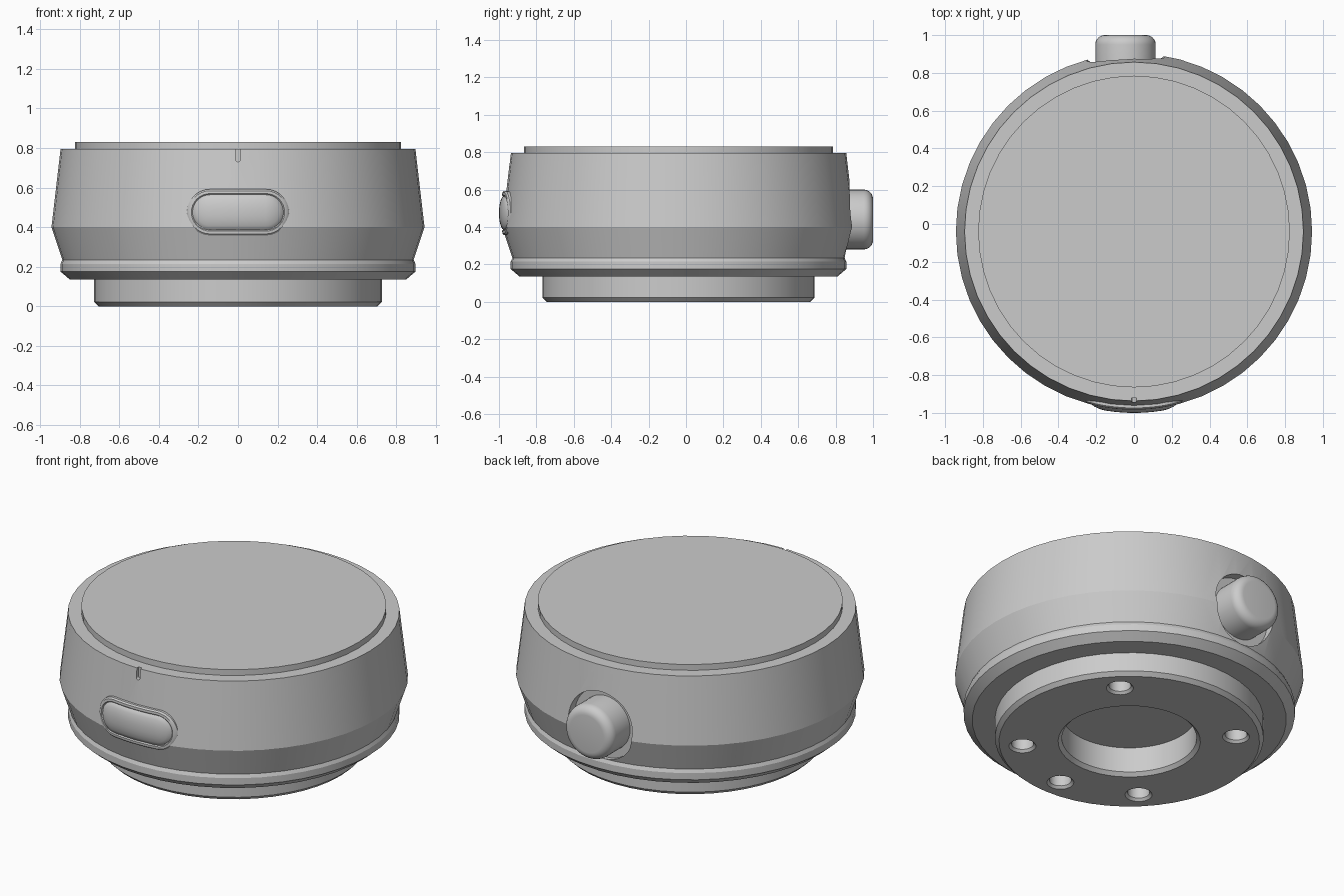
import bpy, bmesh
from math import sin, cos, pi, sqrt, radians
from mathutils import Matrix

if "Cube" in bpy.data.objects:
    bpy.data.objects.remove(bpy.data.objects["Cube"])

CY = -0.04          # y of the body axis


def add_object(name, bm):
    bmesh.ops.recalc_face_normals(bm, faces=bm.faces)
    mesh = bpy.data.meshes.new(name)
    bm.to_mesh(mesh)
    bm.free()
    obj = bpy.data.objects.new(name, mesh)
    bpy.context.collection.objects.link(obj)
    return obj


def lathe(name, profile, seg, matrix):
    """Revolve (radius, height) points and cap both ends."""
    bm = bmesh.new()
    rings = [[bm.verts.new((r * cos(2 * pi * i / seg), r * sin(2 * pi * i / seg), z))
              for i in range(seg)] for r, z in profile]
    for a, b in zip(rings, rings[1:]):
        for i in range(seg):
            j = (i + 1) % seg
            bm.faces.new((a[i], a[j], b[j], b[i]))
    bm.faces.new(rings[0])
    bm.faces.new(rings[-1])
    bm.transform(matrix)
    return add_object(name, bm)


def cut(target, cutter):
    mod = target.modifiers.new("cut", 'BOOLEAN')
    mod.operation = 'DIFFERENCE'
    mod.solver = 'EXACT'
    mod.object = cutter
    bpy.context.view_layer.objects.active = target
    bpy.ops.object.modifier_apply(modifier=mod.name)
    bpy.data.objects.remove(cutter)


def smooth(obj, angle):
    bpy.ops.object.select_all(action='DESELECT')
    obj.select_set(True)
    bpy.context.view_layer.objects.active = obj
    bpy.ops.object.shade_smooth_by_angle(angle=radians(angle))


def along_y(x, z):
    """Stand a lathed part's axis along +y."""
    return Matrix.Translation((x, 0, z)) @ Matrix.Rotation(-pi / 2, 4, 'X')


# Housing with foot and central bottom recess
axis = Matrix.Translation((0, CY, 0))
body = lathe("housing", [
    (0.365, 0.17), (0.365, 0.02), (0.385, 0), (0.705, 0), (0.727, 0.022),
    (0.727, 0.135), (0.85, 0.135), (0.897, 0.175), (0.897, 0.215), (0.888, 0.235),
    (0.943, 0.40), (0.897, 0.795)], 48, axis)

# Chamfered screw holes and one locating hole in the foot
for deg in (45, 135, 225, 270, 315):
    a = radians(deg)
    cut(body, lathe("hole_cutter", [(0.078, -0.005), (0.06, 0.014), (0.06, 0.125)], 24,
                    Matrix.Translation((0.58 * cos(a), CY + 0.58 * sin(a), 0))))

# Pocket around the rear knob
cut(body, lathe("pocket_cutter", [(0.205, 0.82), (0.205, 1.1)], 40, along_y(-0.045, 0.44)))

# Index notch under the front rim
bm = bmesh.new()
bmesh.ops.create_cube(bm, size=1, matrix=Matrix.Translation((0, -0.98, 0.775)) @
                      Matrix.Diagonal((0.024, 0.12, 0.066, 1)))
cut(body, add_object("notch_cutter", bm))
cut(body, lathe("notch_end_cutter", [(0.012, -1.04), (0.012, -0.92)], 16, along_y(0, 0.742)))
smooth(body, 20)

# Top plate
plate = lathe("top_plate", [(0.825, 0.78), (0.825, 0.83)], 48, axis)
smooth(plate, 20)

# Rear knob with rounded rim
rim = [(0.11 + 0.05 * cos(t * pi / 12), 0.95 + 0.05 * sin(t * pi / 12)) for t in range(7)]
knob = lathe("rear_knob", [(0.16, 0.8)] + rim, 40, along_y(-0.045, 0.44))
smooth(knob, 30)

# Front button: nested stadium rings wrapped on the housing
HALF_L, HALF_H, ZC, R = 0.258, 0.117, 0.475, 0.932


def stadium(inset):
    r, s = HALF_H - inset, HALF_L - HALF_H
    upper = [(s + r * cos(t * pi / 16), r * sin(t * pi / 16)) for t in range(9)]
    upper += [(s - 2 * s * t / 8, r) for t in range(1, 8)]
    upper += [(-s + r * cos(t * pi / 16), r * sin(t * pi / 16)) for t in range(8, 17)]
    return upper + [(x, -z) for x, z in upper[-2:0:-1]]


bm = bmesh.new()
rings = []
for inset, h in [(0, -0.06), (0, 0.002), (0.008, 0.010), (0.022, 0.011), (0.028, 0.005),
                 (0.033, 0.011), (0.05, 0.019), (0.075, 0.025), (0.1, 0.028)]:
    rings.append([bm.verts.new((x, CY - sqrt(R * R - x * x) - h, ZC + z))
                  for x, z in stadium(inset)])
n = len(rings[0])
for a, b in zip(rings, rings[1:]):
    for i in range(n):
        j = (i + 1) % n
        bm.faces.new((a[i], a[j], b[j], b[i]))
for ring in (rings[0], rings[-1]):
    for i in range(n // 2):
        corners = [ring[i], ring[i + 1], ring[n - i - 1], ring[(n - i) % n]]
        bm.faces.new(list(dict.fromkeys(corners)))
button = add_object("front_button", bm)
smooth(button, 35)
